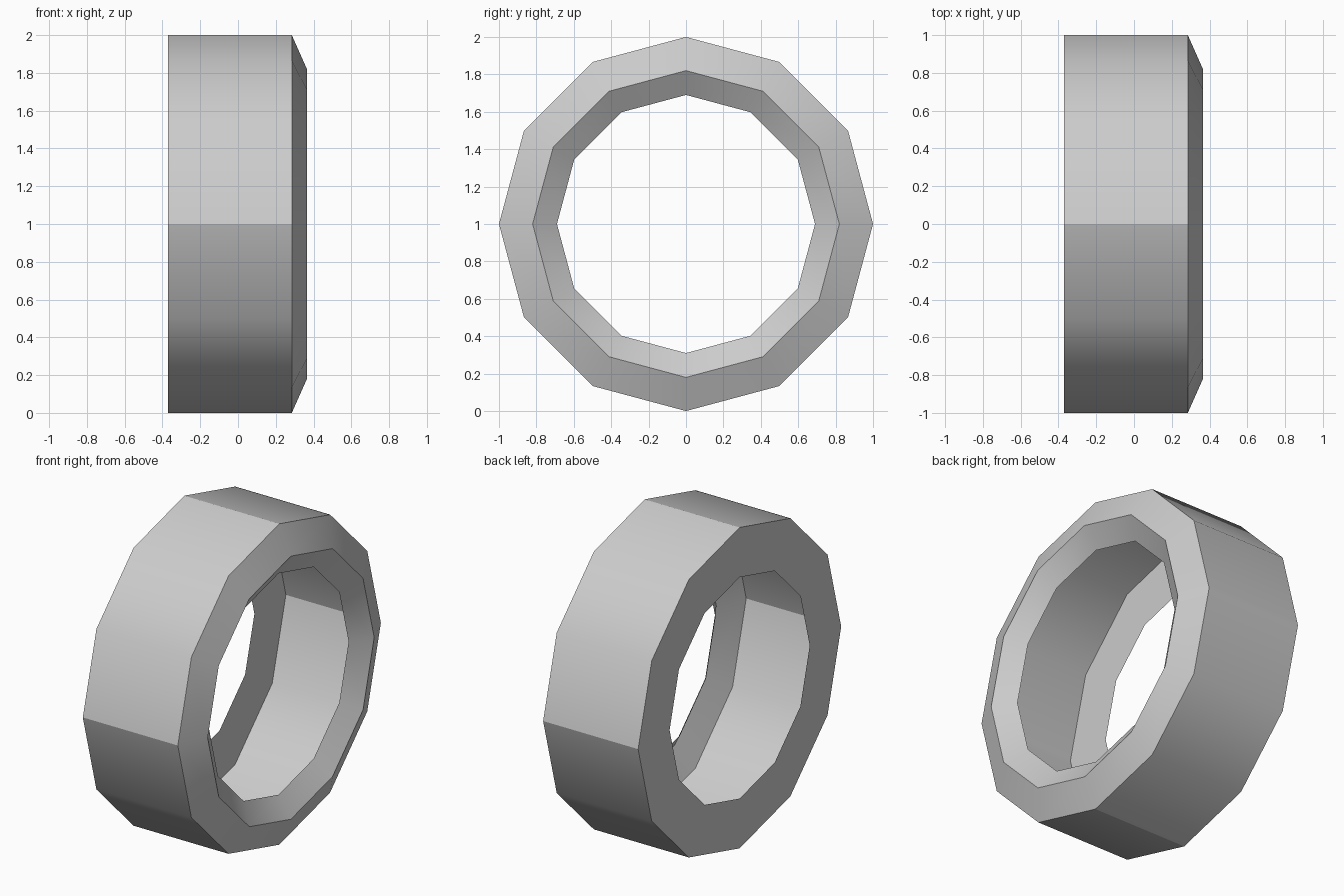
import bpy, bmesh, math

cube = bpy.data.objects.get("Cube")
if cube:
    bpy.data.objects.remove(cube, do_unlink=True)

SIDES = 12

# Single flat colour
grey = bpy.data.materials.new("plain_grey")
grey.use_nodes = True
colour = (0.6, 0.6, 0.6, 1)
grey.diffuse_color = colour
grey.node_tree.nodes["Principled BSDF"].inputs["Base Color"].default_value = colour

# Hollow shell profile as (x, radius): left wall, tread, shoulder, inner lip
profile = [(-0.37, 0.69), (-0.37, 1.0), (0.285, 1.0), (0.365, 0.82), (0.28, 0.69)]

bm = bmesh.new()
rings = []
for x, radius in profile:
    ring = []
    for i in range(SIDES):
        a = math.tau * i / SIDES
        ring.append(bm.verts.new((x, radius * math.cos(a), 1 + radius * math.sin(a))))
    rings.append(ring)

# Skin neighbouring rings with outward-facing quads
for a, b in zip(rings, rings[1:]):
    for i in range(SIDES):
        j = (i + 1) % SIDES
        face = bm.faces.new((a[i], a[j], b[j], b[i]))
        face.smooth = True

# Creases around every ring, and across the tread at each quarter turn
for ring in rings:
    for i in range(SIDES):
        bm.edges.get((ring[i - 1], ring[i])).smooth = False
for i in range(0, SIDES, SIDES // 4):
    bm.edges.get((rings[1][i], rings[2][i])).smooth = False

# Face the tread outwards
bm.normal_update()
tread = rings[1][0].link_edges
outer = [f for f in bm.faces if all(v in rings[1] + rings[2] for v in f.verts)][0]
outward = outer.calc_center_median()
if outer.normal.y * outward.y + outer.normal.z * (outward.z - 1) < 0:
    bmesh.ops.reverse_faces(bm, faces=bm.faces[:])

mesh = bpy.data.meshes.new("tyre_shell")
bm.to_mesh(mesh)
bm.free()
mesh.materials.append(grey)
shell = bpy.data.objects.new("tyre_shell", mesh)
bpy.context.collection.objects.link(shell)
